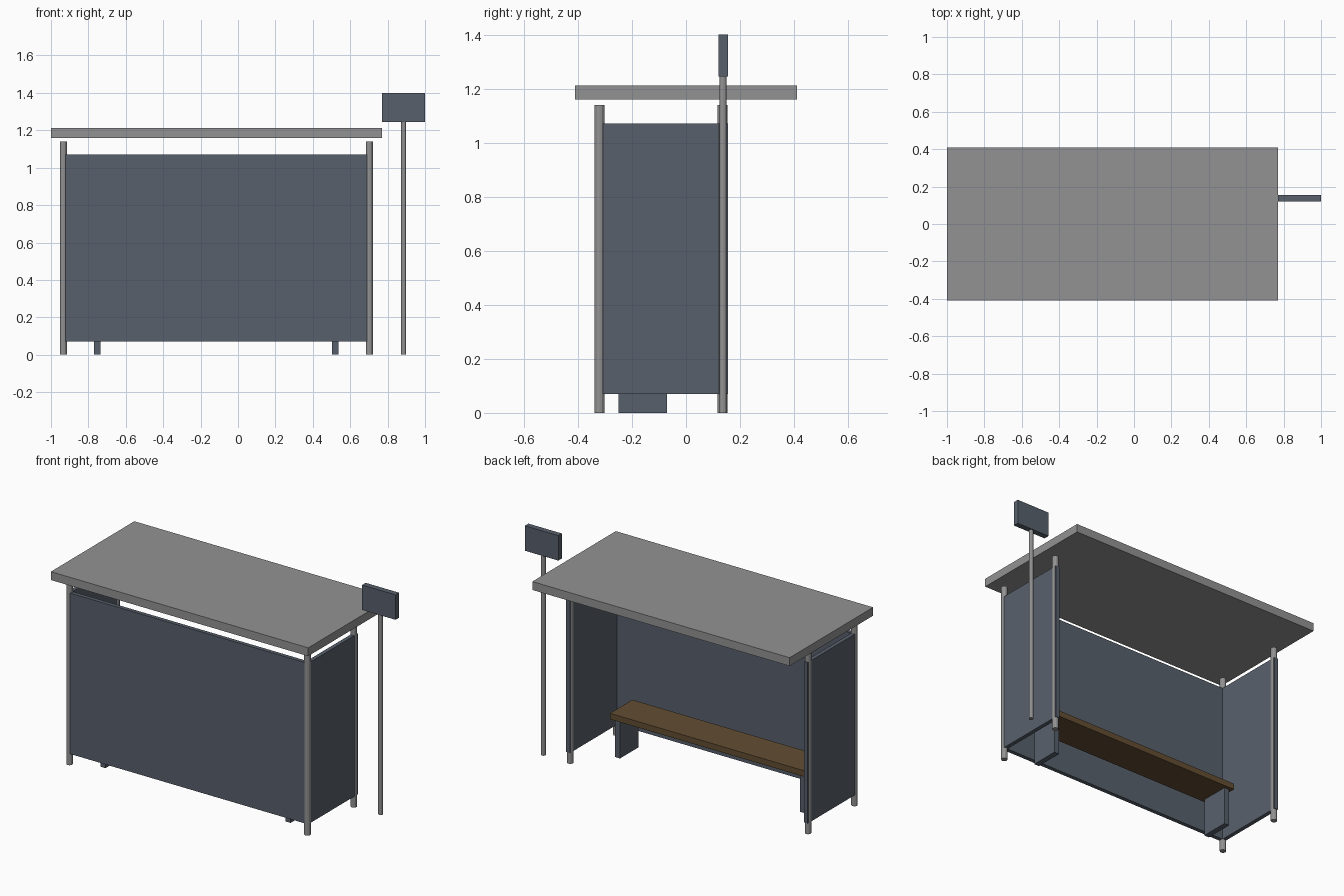
import bpy

cube = bpy.data.objects.get("Cube")
if cube:
    bpy.data.objects.remove(cube, do_unlink=True)


def material(name, colour):
    m = bpy.data.materials.new(name)
    m.use_nodes = True
    m.diffuse_color = (*colour, 1)
    bsdf = next(n for n in m.node_tree.nodes if n.type == 'BSDF_PRINCIPLED')
    bsdf.inputs["Base Color"].default_value = (*colour, 1)
    return m


METAL = material("grey metal", (0.29, 0.29, 0.295))
PANEL = material("slate blue panel", (0.098, 0.118, 0.15))
WOOD = material("brown wood", (0.125, 0.075, 0.032))


def box(name, x, y, z, mat):
    """Box from (low, high) ranges on each axis."""
    bpy.ops.mesh.primitive_cube_add(size=1, location=[sum(r) / 2 for r in (x, y, z)])
    o = bpy.context.object
    o.name = name
    for v in o.data.vertices:
        v.co = [c * (r[1] - r[0]) for c, r in zip(v.co, (x, y, z))]
    o.data.materials.append(mat)


def pole(name, x, y, height, radius):
    """Upright faceted pole standing on the ground."""
    bpy.ops.mesh.primitive_cylinder_add(vertices=12, radius=radius, depth=height,
                                        location=(x, y, height / 2))
    o = bpy.context.object
    o.name = name
    o.data.materials.append(METAL)


POST_X = {"right": -0.934, "left": 0.702}
POST_Y = {"front": -0.32, "back": 0.135}
HALF = 0.0125
PANEL_Z = (0.07, 1.07)

# Roof slab
box("roof", (-1, 0.77), (-0.41, 0.41), (1.16, 1.212), METAL)

# Corner posts and side walls
for side, x in POST_X.items():
    for end, y in POST_Y.items():
        pole(f"{end}_{side}_post", x, y, 1.14, 0.0185)
    box(f"{side}_wall", (x - HALF, x + HALF), (-0.325, 0.156), PANEL_Z, PANEL)

# Long wall
box("long_wall", (POST_X["right"] - HALF, POST_X["left"] + HALF),
    (POST_Y["front"] - HALF, POST_Y["front"] + HALF), PANEL_Z, PANEL)

# Bench seat and supports
box("bench_seat", (-0.79, 0.558), (-0.27, -0.05), (0.237, 0.274), WOOD)
for side, x in (("right", -0.753), ("left", 0.52)):
    box(f"bench_{side}_support", (x - 0.017, x + 0.017), (-0.25, -0.07), (0, 0.237), PANEL)

# Stop sign board on its pole
pole("sign_pole", 0.885, 0.137, 1.25, 0.0135)
box("sign_board", (0.77, 1), (0.12, 0.155), (1.245, 1.4), PANEL)
